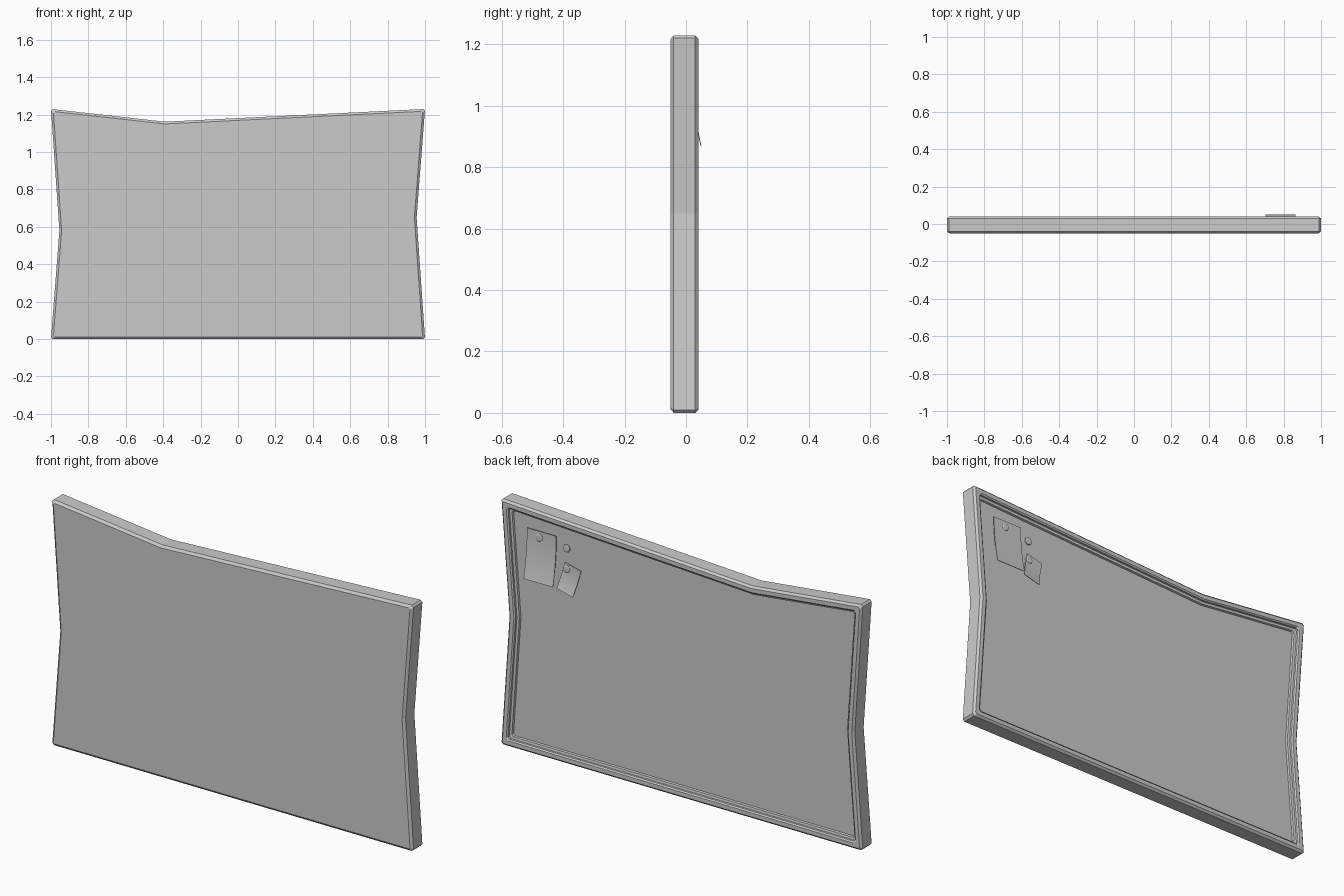
import bpy, bmesh, math
from mathutils import Vector

if "Cube" in bpy.data.objects:
    bpy.data.objects.remove(bpy.data.objects["Cube"])

# Crooked board outline (x, z), counter-clockwise; True marks an outer corner to clip
OUTLINE = [((-1, 0), True), ((1, 0), True), ((0.955, 0.65), False), ((1, 1.23), True),
           ((-0.39, 1.162), False), ((-1, 1.23), True), ((-0.955, 0.58), False)]


def inset_ring(d, clip):
    """Outline moved inwards by d with mitred joints and small clipped corners."""
    pts = [Vector(p) for p, _ in OUTLINE]
    n = len(pts)
    moved = []
    for i, p in enumerate(pts):
        e1 = (p - pts[i - 1]).normalized()
        e2 = (pts[(i + 1) % n] - p).normalized()
        n1, n2 = Vector((-e1.y, e1.x)), Vector((-e2.y, e2.x))
        moved.append(p + (n1 + n2) * d / (1 + n1.dot(n2)))
    ring = []
    for i, p in enumerate(moved):
        if OUTLINE[i][1]:
            ring.append(p + (moved[i - 1] - p).normalized() * clip)
            ring.append(p + (moved[(i + 1) % n] - p).normalized() * clip)
        else:
            ring.append(p)
    return ring


def finish(bm, name):
    bmesh.ops.recalc_face_normals(bm, faces=bm.faces)
    me = bpy.data.meshes.new(name)
    bm.to_mesh(me)
    bm.free()
    ob = bpy.data.objects.new(name, me)
    bpy.context.collection.objects.link(ob)
    return ob


def loft(name, profile, closed):
    """Sweep an (inset, y, clip) profile round the board outline."""
    bm = bmesh.new()
    rings = [[bm.verts.new((p.x, y, p.y)) for p in inset_ring(d, c)] for d, y, c in profile]
    pairs = list(zip(rings, rings[1:]))
    if closed:
        pairs.append((rings[-1], rings[0]))
    for a, b in pairs:
        for i in range(len(a)):
            j = (i + 1) % len(a)
            bm.faces.new((a[i], a[j], b[j], b[i]))
    if not closed:
        bm.faces.new(rings[0])
        bm.faces.new(rings[-1])
    return finish(bm, name)


# Frame: chamfered outer edges, stepped inner lip on the +y side
loft("frame", [(0.012, -0.05, 0.008), (0, -0.04, 0.01), (0, 0.03, 0.01), (0.01, 0.04, 0.008),
               (0.03, 0.04, 0.01), (0.036, 0.034, 0.01), (0.036, 0.024, 0.01),
               (0.048, 0.022, 0.01), (0.052, 0.005, 0.01), (0.052, -0.05, 0.01)], True)

# Flat board filling the frame, flush at the front and recessed at the back
loft("board_panel", [(0.05, -0.05, 0.01), (0.05, 0.012, 0.01)], False)


def paper(name, cx, cz, w, h, angle, y0, y1, thick=0.003, n=8):
    """Thin sheet hanging from its top edge, with the bottom curling outwards."""
    bm = bmesh.new()
    c, s = math.cos(angle), math.sin(angle)
    rows = []
    for i in range(n + 1):
        t = i / n
        y = y0 + (y1 - y0) * t ** 2
        v = h * (0.5 - t)
        row = []
        for u, yy in ((-w / 2, y), (w / 2, y), (w / 2, y + thick), (-w / 2, y + thick)):
            row.append(bm.verts.new((cx + u * c - v * s, yy, cz + u * s + v * c)))
        rows.append(row)
    for a, b in zip(rows, rows[1:]):
        for k in range(4):
            m = (k + 1) % 4
            bm.faces.new((a[k], a[m], b[m], b[k]))
    bm.faces.new(rows[0])
    bm.faces.new(rows[-1])
    ob = finish(bm, name)
    for f in ob.data.polygons:
        f.use_smooth = False
    return ob


# Pinned notes
paper("large_note", 0.783, 0.992, 0.162, 0.245, 0.0, 0.02, 0.047)
paper("small_note", 0.63, 0.918, 0.092, 0.136, math.radians(14), 0.015, 0.034)


def pin(name, x, y, z, r=0.019):
    """Flat round pin head with a bevelled rim."""
    bm = bmesh.new()
    rings = [[bm.verts.new((x + rr * math.cos(k * math.tau / 12), yy,
                            z + rr * math.sin(k * math.tau / 12))) for k in range(12)]
             for rr, yy in ((r, 0.010), (r, y - 0.003), (r * 0.75, y))]
    for a, b in zip(rings, rings[1:]):
        for k in range(12):
            m = (k + 1) % 12
            bm.faces.new((a[k], a[m], b[m], b[k]))
    bm.faces.new(rings[0])
    bm.faces.new(rings[-1])
    finish(bm, name)


# Pins: one per note and one spare
pin("large_note_pin", 0.795, 0.028, 1.083)
pin("small_note_pin", 0.648, 0.023, 0.965)
pin("spare_pin", 0.65, 0.021, 1.065)
